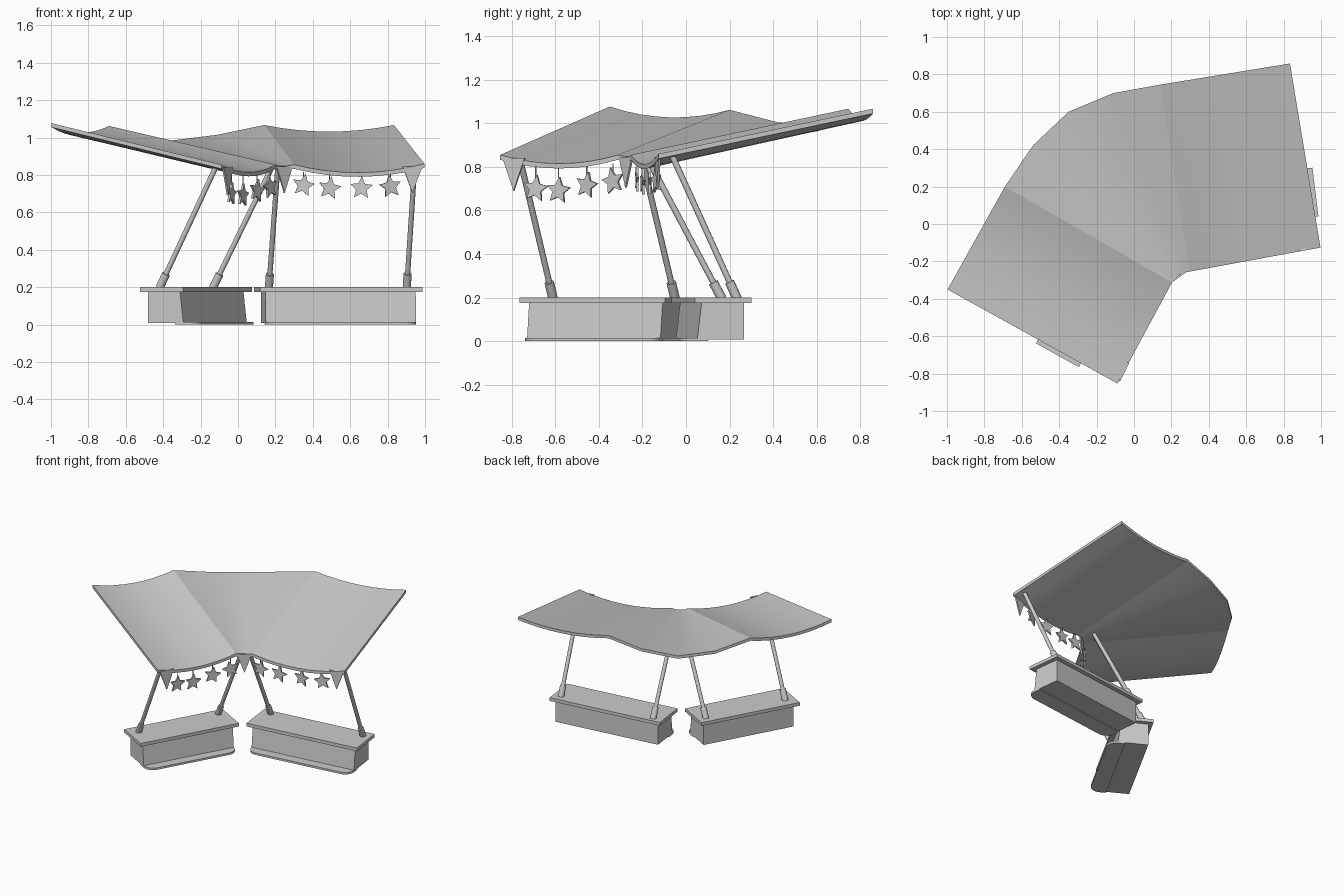
import bpy, bmesh, math, random
from mathutils import Vector, Matrix

if "Cube" in bpy.data.objects:
    bpy.data.objects.remove(bpy.data.objects["Cube"])

random.seed(4)


def make(name, verts, faces, matrix=Matrix()):
    me = bpy.data.meshes.new(name)
    me.from_pydata([tuple(v) for v in verts], [], faces)
    bm = bmesh.new()
    bm.from_mesh(me)
    bmesh.ops.recalc_face_normals(bm, faces=bm.faces)
    bm.to_mesh(me)
    bm.free()
    ob = bpy.data.objects.new(name, me)
    bpy.context.collection.objects.link(ob)
    ob.matrix_world = matrix
    return ob


def smooth(ob, angle):
    bpy.ops.object.select_all(action='DESELECT')
    ob.select_set(True)
    bpy.context.view_layer.objects.active = ob
    bpy.ops.object.shade_smooth_by_angle(angle=math.radians(angle))


def prism(name, pts, z0, z1, matrix=Matrix(), flare=0):
    # pts is an xy outline; flare pushes the lower front edge forward
    n = len(pts)
    verts = [(x, y - (flare if y == 0 else 0), z0) for x, y in pts] + [(x, y, z1) for x, y in pts]
    faces = [list(range(n)), list(range(n, 2 * n))]
    faces += [[i, (i + 1) % n, n + (i + 1) % n, n + i] for i in range(n)]
    return make(name, verts, faces, matrix)


def rod(name, a, b, r, sides=12):
    a, b = Vector(a), Vector(b)
    d = b - a
    bpy.ops.mesh.primitive_cylinder_add(vertices=sides, radius=r, depth=d.length)
    ob = bpy.context.object
    ob.name = name
    ob.matrix_world = Matrix.Translation((a + b) / 2) @ d.to_track_quat('Z', 'Y').to_matrix().to_4x4()
    smooth(ob, 40)
    return ob


# canopy: ruled sheet between front and back edges, sagging between the ridges
def span(a, b, sag, n=8):
    a, b = Vector(a), Vector(b)
    return [a.lerp(b, i / n) - Vector((0, 0, 4 * sag * i / n * (1 - i / n))) for i in range(n + 1)]


front = span((-.088, -.853, .855), (.203, -.313, .855), .04)
front += [Vector(p) for p in ((.218, -.290, .85), (.243, -.270, .847), (.27, -.260, .85))]
front += span((.30, -.254, .855), (.997, -.126, .86), .045)
back = span((-.997, -.35, 1.077), (-.69, .20, 1.062), .042)
back += [Vector(p) for p in ((-.54, .42, 1.005), (-.35, .60, .985), (-.11, .70, 1.015))]
back += span((.14, .745, 1.067), (.834, .858, 1.067), .035)
ROWS, N = 4, len(front)
verts = [f.lerp(b, r / ROWS) for r in range(ROWS + 1) for f, b in zip(front, back)]
count = len(verts)
verts += [v - Vector((0, 0, .022)) for v in verts]
faces = []
for r in range(ROWS):
    for i in range(N - 1):
        q = [r * N + i, r * N + i + 1, (r + 1) * N + i + 1, (r + 1) * N + i]
        faces += [q, [k + count for k in q]]
rim = [*range(N), *[r * N + N - 1 for r in range(1, ROWS)],
       *range(ROWS * N + N - 1, ROWS * N - 1, -1), *[r * N for r in range(ROWS - 1, 0, -1)]]
for a, b in zip(rim, rim[1:] + rim[:1]):
    faces.append([a, b, b + count, a + count])
smooth(make("canopy", verts, faces), 15)


# counters: body, overhanging top and rounded foot plate
def rect(x0, x1, y0, y1):
    return [(x0, y0), (x1, y0), (x1, y1), (x0, y1)]


def counter(side, origin, angle, length, depth=.195):
    m = Matrix.Translation((*origin, 0)) @ Matrix.Rotation(math.radians(angle), 4, 'Z')
    prism(side + "_counter_body", rect(0, length, 0, depth), .008, .176, m, flare=.02)
    prism(side + "_counter_top", rect(-.032, length + .032, -.035, depth + .032), .175, .2, m)
    r, d, foot = .07, .09, [(length, .03), (0, .03)]
    for cx, start in ((r, 180), (length - r, 270)):
        for k in range(7):
            a = math.radians(start + 15 * k)
            foot.append((cx + r * math.cos(a), -d + r + r * math.sin(a)))
    prism(side + "_foot_plate", foot, 0, .015, m)


counter("right", (.146, -.027), 7, .81)
counter("left", (-.31, -.72), 61, .70)

# slanted poles in collars
poles = {
    "right_inner": ((.165, .165, .195), (.213, -.18, .845)),
    "right_outer": ((.902, .235, .195), (.945, -.065, .855)),
    "left_inner": ((-.135, -.05, .195), (.185, -.205, .85)),
    "left_outer": ((-.42, -.61, .195), (-.115, -.765, .85)),
}
for name, (a, b) in poles.items():
    a, b = Vector(a), Vector(b)
    rod(name + "_pole", a, b, .014)
    rod(name + "_collar", a, a + (b - a).normalized() * .085, .022)


# hanging stars on strings
def star(name, x, y, z, angle):
    m = (Matrix.Translation((x, y, z)) @ Matrix.Rotation(math.radians(angle + random.uniform(-12, 12)), 4, 'Z')
         @ Matrix.Rotation(math.pi / 2, 4, 'X') @ Matrix.Rotation(random.uniform(-.25, .25), 4, 'Z'))
    pts = []
    for k in range(10):
        r, a = (.063, .03)[k % 2], math.pi / 2 + k * math.pi / 5
        pts.append((r * math.cos(a), r * math.sin(a)))
    prism(name, pts, -.006, .006, m)
    rod(name + "_string", (x, y, z + .04), (x, y, .815), .003, 6)


for i, (x, z) in enumerate(((.35, .745), (.49, .73), (.66, .73), (.815, .738))):
    star(f"right_star_{i}", x, -.225 + (x - .35) * .19, z, 9)
for i, (y, z) in enumerate(((-.69, .70), (-.585, .692), (-.455, .716), (-.335, .735))):
    star(f"left_star_{i}", -.035 + (y + .69) * .58, y, z, 61)


# corner pennants
def pennant(name, a, b, top, drop):
    a, b = Vector((*a, top)), Vector((*b, top))
    n = (b - a).cross(Vector((0, 0, 1))).normalized() * .005
    tri = [a, b, (a + b) / 2 - Vector((0, 0, drop))]
    make(name, [p + n for p in tri] + [p - n for p in tri],
         [[0, 1, 2], [5, 4, 3], [0, 1, 4, 3], [1, 2, 5, 4], [2, 0, 3, 5]])


pennant("left_pennant", (-.08, -.84), (-.03, -.74), .84, .15)
pennant("middle_pennant", (.205, -.305), (.29, -.245), .845, .14)
pennant("right_pennant", (.88, -.14), (.985, -.12), .845, .14)
